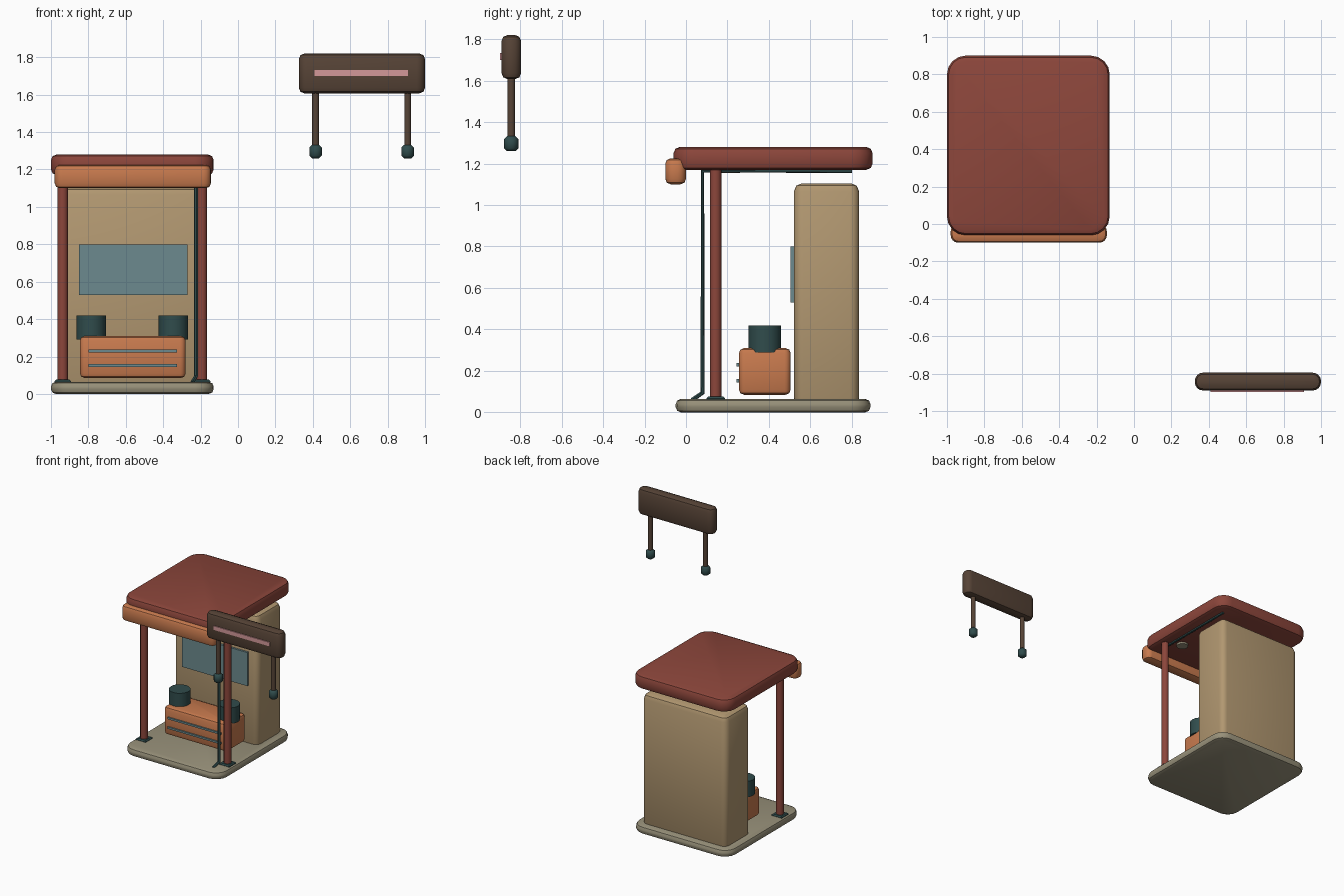
import bpy
import bmesh
import math
from mathutils import Matrix, Vector

if "Cube" in bpy.data.objects:
    bpy.data.objects.remove(bpy.data.objects["Cube"], do_unlink=True)


def material(name, srgb):
    lin = [((c / 255 + 0.055) / 1.055) ** 2.4 for c in srgb]
    m = bpy.data.materials.new(name)
    m.use_nodes = True
    m.diffuse_color = (*lin, 1)
    m.node_tree.nodes["Principled BSDF"].inputs["Base Color"].default_value = (*lin, 1)
    return m


RED = material("brick red", (140, 70, 59))
ORANGE = material("terracotta orange", (200, 122, 78))
TAN = material("tan", (178, 152, 113))
STONE = material("stone grey", (152, 145, 122))
TEAL = material("dark teal", (48, 76, 76))
GLASS = material("blue grey glass", (108, 138, 142))
BROWN = material("dark brown", (86, 67, 54))
PINK = material("dusty pink", (212, 152, 154))


def finish(bm, name, mat, angle=40):
    mesh = bpy.data.meshes.new(name)
    bm.to_mesh(mesh)
    bm.free()
    mesh.materials.append(mat)
    ob = bpy.data.objects.new(name, mesh)
    bpy.context.collection.objects.link(ob)
    smooth(ob, angle)
    return ob


def smooth(ob, angle):
    bpy.ops.object.select_all(action="DESELECT")
    ob.select_set(True)
    bpy.context.view_layer.objects.active = ob
    bpy.ops.object.shade_smooth_by_angle(angle=math.radians(angle))


def box(name, mat, x, y, z, corner=0, edge=0, steps=2):
    """Box from ranges, with rounded upright corners and softened rims."""
    bm = bmesh.new()
    bmesh.ops.create_cube(bm, size=1)
    for v in bm.verts:
        v.co = Vector([(r[0] + r[1]) / 2 + c * (r[1] - r[0]) for r, c in zip((x, y, z), v.co)])
    if corner:
        upright = [e for e in bm.edges if abs(e.verts[0].co.z - e.verts[1].co.z) > 1e-4]
        bmesh.ops.bevel(bm, geom=upright, offset=corner, segments=4, profile=0.5, affect="EDGES")
    if edge:
        bm.normal_update()
        rims = [e for e in bm.edges
                if sum(abs(f.normal.z) > 0.9 for f in e.link_faces) == 1]
        bmesh.ops.bevel(bm, geom=rims, offset=edge, segments=steps, profile=0.5, affect="EDGES")
    return finish(bm, name, mat)


def cylinder(name, mat, centre, radius, z, sides=12, bevel=0):
    bm = bmesh.new()
    bmesh.ops.create_cone(bm, cap_ends=True, segments=sides, radius1=radius, radius2=radius,
                          depth=z[1] - z[0],
                          matrix=Matrix.Translation((*centre, (z[0] + z[1]) / 2)))
    if bevel:
        rims = [e for e in bm.edges if sum(abs(f.normal.z) > 0.9 for f in e.link_faces) == 1]
        bmesh.ops.bevel(bm, geom=rims, offset=bevel, segments=1, affect="EDGES")
    return finish(bm, name, mat, 50)


# Floor slab, roof and front fascia
MID = -0.565
SPAN = (-1, -0.13)
box("floor_slab", STONE, SPAN, (-0.05, 0.89), (0, 0.065), 0.1, 0.026)
box("roof", RED, SPAN, (-0.06, 0.9), (1.17, 1.28), 0.1, 0.03)
box("front_fascia", ORANGE, (-0.98, -0.145), (-0.1, 0), (1.1, 1.225), 0.04, 0.026)

# Back cabinet with its screen
box("back_cabinet", TAN, (-0.94, -0.19), (0.52, 0.835), (0.03, 1.105), 0.045, 0.04)
box("screen", GLASS, (-0.85, -0.27), (0.504, 0.53), (0.53, 0.8))

# Counter, with trim strips on its front
box("counter", ORANGE, (-0.845, -0.28), (0.255, 0.505), (0.085, 0.31), 0.03, 0.025)
for i, z in enumerate((0.145, 0.222)):
    box(f"counter_strip_{i + 1}", GLASS, (-0.8, -0.325), (0.244, 0.265), (z, z + 0.015))

# Mirrored pairs: posts, feet, canisters and ceiling lamps
for side, s in (("right", -1), ("left", 1)):
    px = MID + s * 0.372
    cylinder(f"{side}_post", RED, (px, 0.143), 0.028, (0.03, 1.19))
    box(f"{side}_post_foot", TEAL, (px - 0.045, px + 0.045), (0.098, 0.188), (0.055, 0.076), 0, 0.008, 1)
    cylinder(f"{side}_canister", TEAL, (MID + s * 0.22, 0.38), 0.079, (0.29, 0.418), 16)
    cylinder(f"{side}_ceiling_lamp", STONE, (MID + s * 0.26, 0.215), 0.045, (1.155, 1.18), 14)

# Conduit rising from the floor and running back along the ceiling
curve = bpy.data.curves.new("conduit", "CURVE")
curve.dimensions = "3D"
curve.bevel_depth = 0.011
curve.bevel_resolution = 1
curve.use_fill_caps = True
path = [(-0.245, 0.03, 0.06), (-0.225, 0.08, 0.095), (-0.225, 0.08, 1.165), (-0.225, 0.8, 1.165)]
spline = curve.splines.new("POLY")
spline.points.add(len(path) - 1)
for p, co in zip(spline.points, path):
    p.co = (*co, 1)
curve.materials.append(TEAL)
conduit = bpy.data.objects.new("conduit", curve)
bpy.context.collection.objects.link(conduit)
bpy.ops.object.select_all(action="DESELECT")
conduit.select_set(True)
bpy.context.view_layer.objects.active = conduit
bpy.ops.object.convert(target="MESH")
smooth(bpy.context.view_layer.objects.active, 50)

# Separate raised sign board on two legs
box("sign_board", BROWN, (0.325, 1), (-0.89, -0.795), (1.607, 1.82), 0.044, 0.03)
box("sign_stripe", PINK, (0.41, 0.91), (-0.897, -0.888), (1.7, 1.732))
for side, x in (("right", 0.415), ("left", 0.907)):
    cylinder(f"sign_{side}_leg", BROWN, (x, -0.843), 0.019, (1.3, 1.63), 10)
    cylinder(f"sign_{side}_foot", TEAL, (x, -0.843), 0.035, (1.26, 1.332), 10, 0.014)
